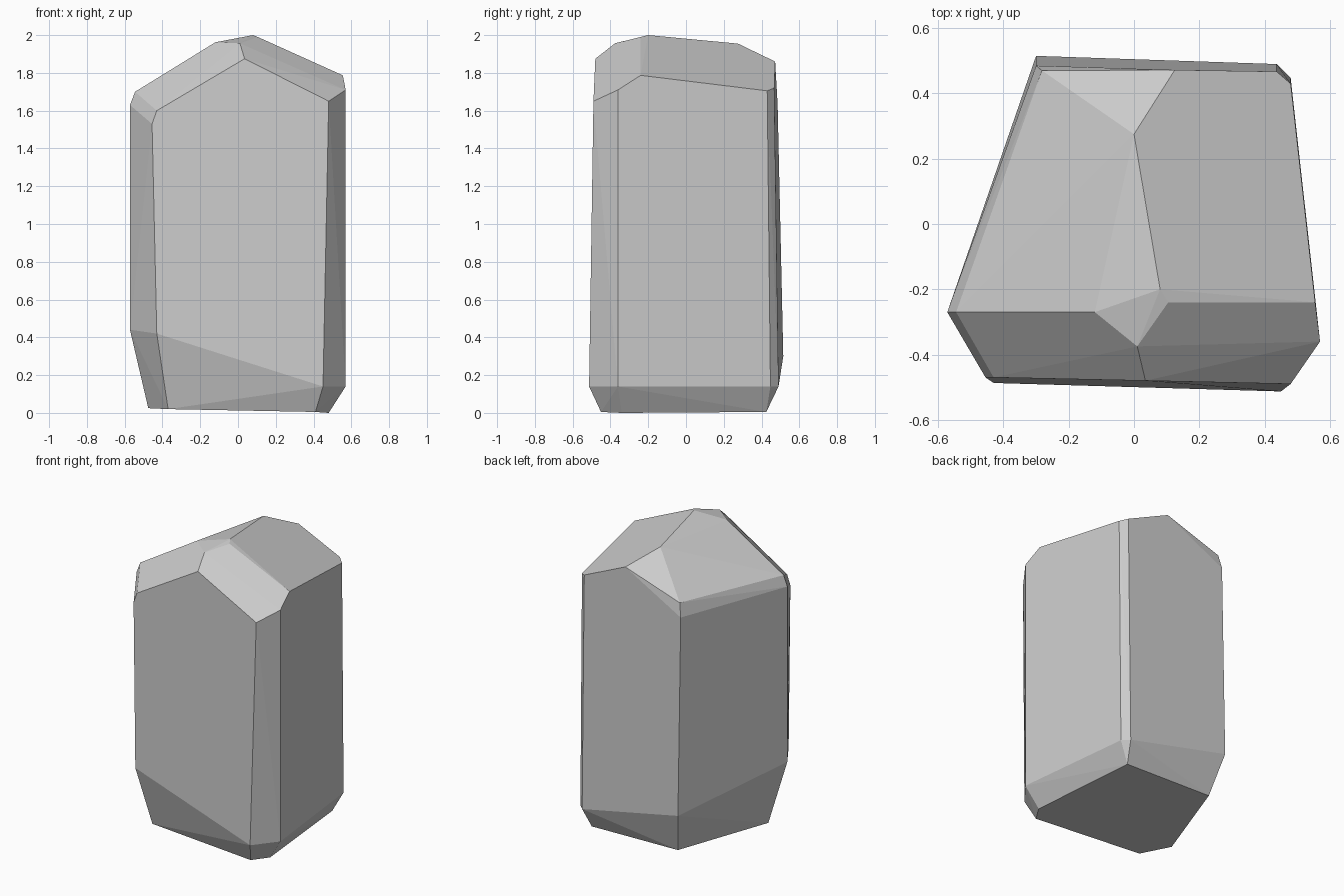
import bpy, bmesh, math

# corner points of the cut stone, grouped by level
base = [(-0.37, -0.39, 0.02), (0.41, -0.45, 0.005), (0.48, -0.34, 0.0),
        (0.41, 0.425, 0.005), (-0.24, 0.43, 0.02), (-0.475, -0.205, 0.025)]
lower_girdle = [(-0.43, -0.487, 0.42), (0.45, -0.513, 0.14), (0.57, -0.36, 0.14),
                (0.48, 0.447, 0.14), (0.437, 0.49, 0.14), (-0.30, 0.515, 0.30),
                (-0.572, -0.27, 0.44)]
upper_girdle = [(-0.455, -0.47, 1.53), (-0.43, -0.47, 1.60), (0.48, -0.49, 1.65),
                (0.57, -0.36, 1.71), (0.48, 0.43, 1.705), (0.437, 0.467, 1.72),
                (-0.30, 0.485, 1.635), (-0.282, 0.47, 1.725),
                (-0.545, -0.27, 1.70), (-0.572, -0.27, 1.63)]
crown = [(0.035, -0.48, 1.875), (0.01, -0.375, 1.957), (-0.12, -0.27, 1.962),
         (0.105, -0.24, 1.99), (0.08, -0.20, 2.0), (0.555, -0.24, 1.787),
         (0.0, 0.275, 1.955), (0.125, 0.472, 1.86)]

# wrap the points in a convex skin and merge nearly flat triangles into facets
bm = bmesh.new()
for p in base + lower_girdle + upper_girdle + crown:
    bm.verts.new(p)
hull = bmesh.ops.convex_hull(bm, input=bm.verts[:])
loose = [v for v in bm.verts if not v.link_faces]
bmesh.ops.delete(bm, geom=loose, context='VERTS')
bmesh.ops.dissolve_limit(bm, angle_limit=math.radians(2.5), verts=bm.verts[:], edges=bm.edges[:])
bmesh.ops.recalc_face_normals(bm, faces=bm.faces[:])

# faceted stone
mesh = bpy.data.meshes.new("faceted_stone")
bm.to_mesh(mesh)
bm.free()
stone = bpy.data.objects.new("faceted_stone", mesh)
bpy.context.collection.objects.link(stone)
